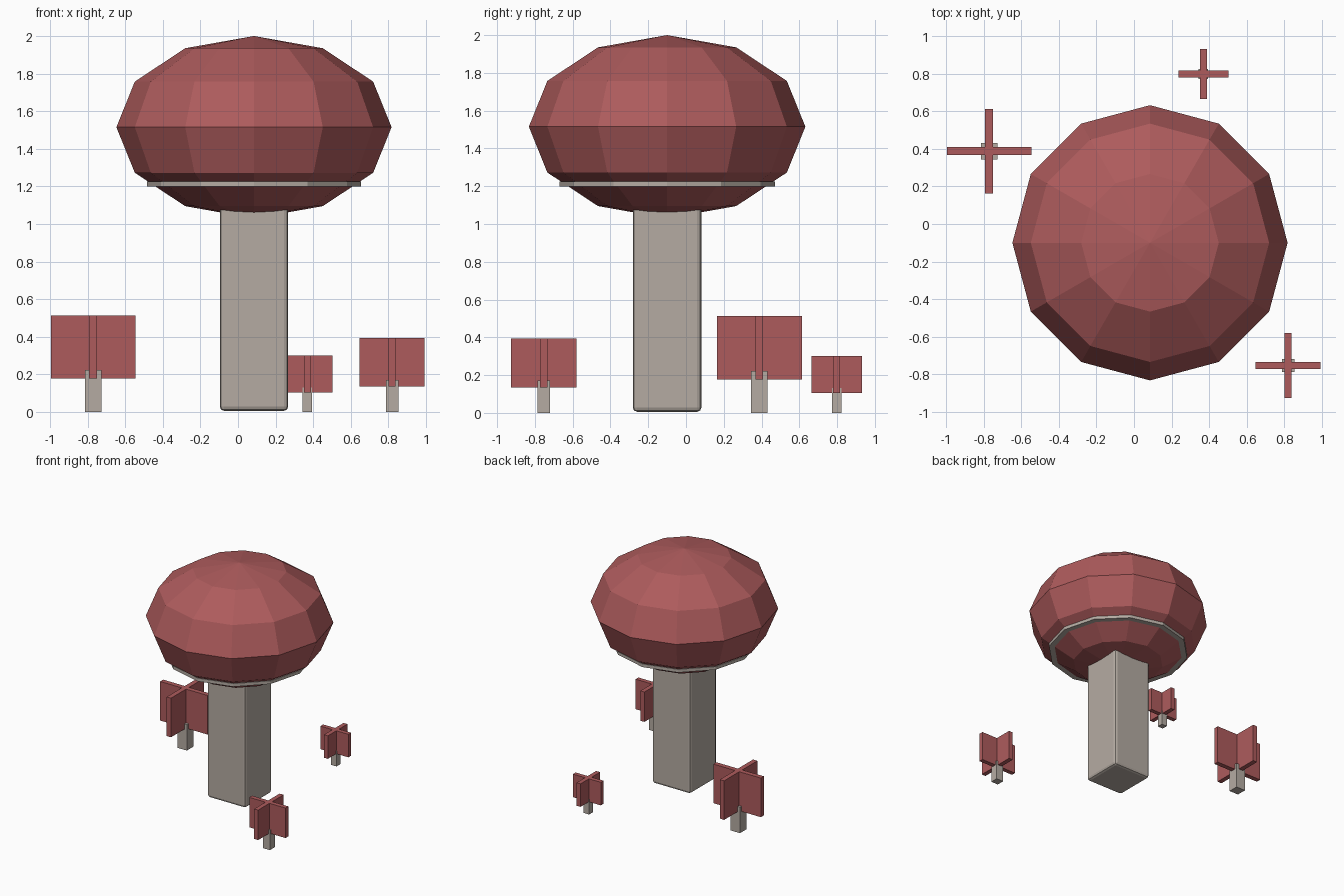
import bpy
import math

if "Cube" in bpy.data.objects:
    bpy.data.objects.remove(bpy.data.objects["Cube"])


def material(name, rgb):
    m = bpy.data.materials.new(name)
    m.diffuse_color = (*rgb, 1.0)
    m.use_nodes = True
    m.node_tree.nodes["Principled BSDF"].inputs["Base Color"].default_value = m.diffuse_color
    return m


RED = material("dusty red", (0.42, 0.105, 0.108))
STONE = material("warm grey", (0.46, 0.41, 0.365))


def finish(name, mat):
    ob = bpy.context.object
    ob.name = name
    bpy.ops.object.transform_apply(location=False, rotation=True, scale=True)
    ob.data.materials.append(mat)
    return ob


def box(name, center, size, mat):
    bpy.ops.mesh.primitive_cube_add(size=1, location=center)
    bpy.context.object.scale = size
    return finish(name, mat)


CX, CY = 0.085, -0.10

# Trunk: square post with softened edges, its top hidden in the crown
z0, z1 = 0.006, 1.14
trunk = box("trunk", (CX, CY, (z0 + z1) / 2), (0.363, 0.363, z1 - z0), STONE)
bevel = trunk.modifiers.new("soft_edges", 'BEVEL')
bevel.width = 0.022
bevel.segments = 2

# Crown: flattened twelve-sided ball
bpy.ops.mesh.primitive_uv_sphere_add(segments=12, ring_count=6, radius=1,
                                     location=(CX, CY, 1.515))
bpy.context.object.scale = (0.732, 0.732, 0.485)
finish("crown", RED)

# Thin collar disc around the underside of the crown (vertex on the x axis)
bpy.ops.mesh.primitive_cylinder_add(vertices=12, radius=0.57, depth=0.027,
                                    location=(CX, CY, 1.2125),
                                    rotation=(0, 0, math.pi / 2))
finish("collar", STONE)

# Bushes: two crossed plates on a short square stalk, scaled by width
bushes = [(-0.771, 0.388, 0.45, 0.041),
          (0.820, -0.753, 0.345, 0.038),
          (0.369, 0.798, 0.265, 0.037)]
for i, (x, y, w, t) in enumerate(bushes, 1):
    low, high = 0.393 * w, 1.138 * w
    mid, h = (low + high) / 2, high - low
    box(f"bush_{i}_stalk", (x, y, 0.247 * w), (0.195 * w, 0.195 * w, 0.494 * w), STONE)
    box(f"bush_{i}_leaf_side", (x, y, mid), (w, t, h), RED)
    box(f"bush_{i}_leaf_front", (x, y, mid), (t, w, h), RED)
